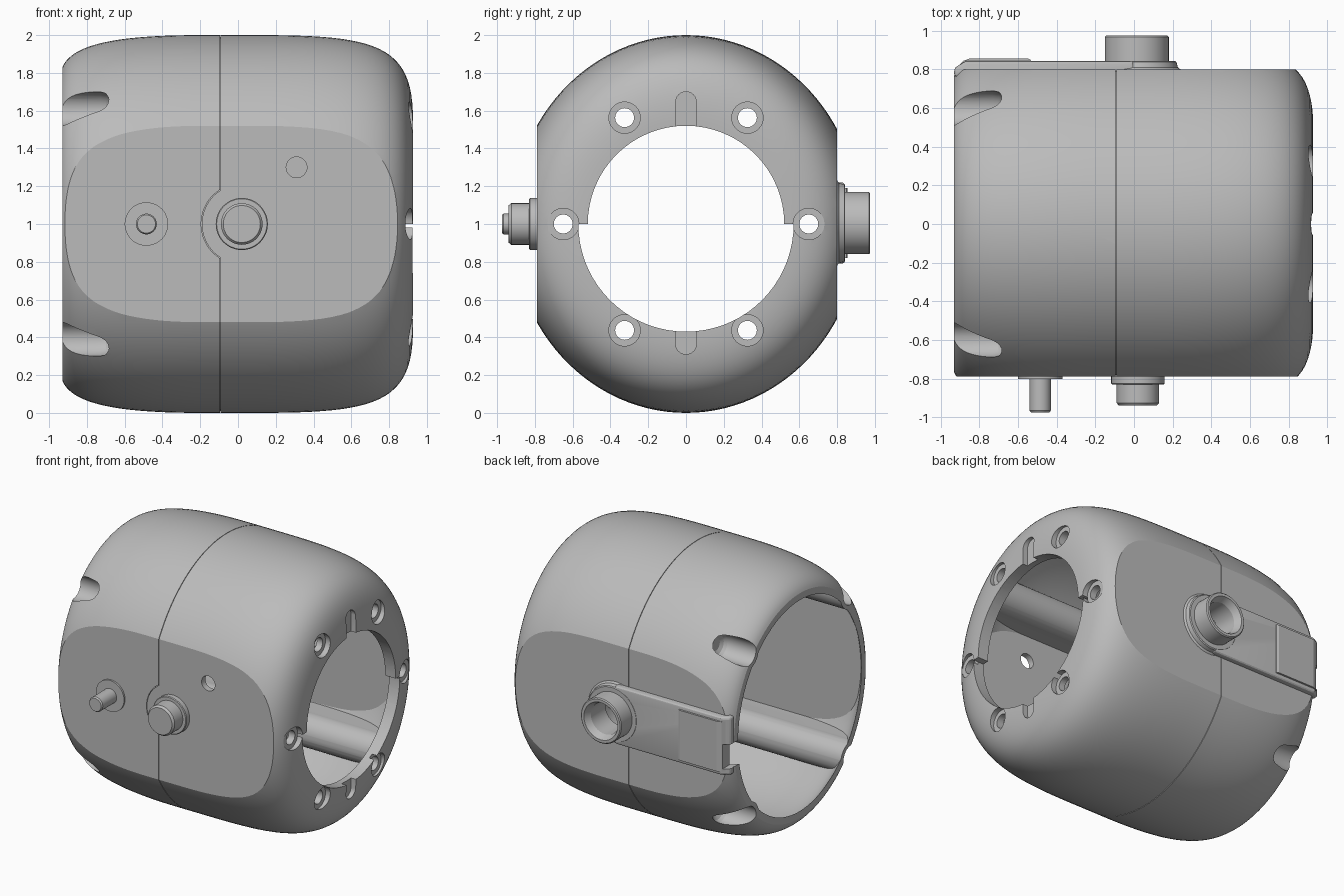
import bpy, bmesh, math
from mathutils import Vector
from mathutils.geometry import interpolate_bezier

if "Cube" in bpy.data.objects:
    bpy.data.objects.remove(bpy.data.objects["Cube"])

grey = bpy.data.materials.new("light grey plastic")
grey.diffuse_color = (0.5, 0.5, 0.5, 1)
grey.use_nodes = True
grey.node_tree.nodes["Principled BSDF"].inputs["Base Color"].default_value = grey.diffuse_color


def finish(bm, name):
    bmesh.ops.recalc_face_normals(bm, faces=bm.faces)
    me = bpy.data.meshes.new(name)
    bm.to_mesh(me)
    bm.free()
    ob = bpy.data.objects.new(name, me)
    bpy.context.collection.objects.link(ob)
    me.materials.append(grey)
    return ob


def lathe(name, prof, axis='x', c=(0, 1), n=48, sq=1.0):
    """Capped solid turned about the x or y axis; prof = (position, radius)."""
    bm = bmesh.new()
    rings = []
    for a, r in prof:
        ring = []
        for i in range(n):
            t = 2 * math.pi * i / n
            u, v = c[0] + r * sq * math.cos(t), c[1] + r * math.sin(t)
            ring.append(bm.verts.new((a, u, v) if axis == 'x' else (u, a, v)))
        rings.append(ring)
    for p, q in zip(rings, rings[1:]):
        for i in range(n):
            bm.faces.new((p[i], p[(i + 1) % n], q[(i + 1) % n], q[i]))
    bm.faces.new(rings[0])
    bm.faces.new(rings[-1])
    return finish(bm, name)


def prism(name, pts, axis, a, b):
    """Extrude a 2D outline along an axis."""
    put = {'x': lambda u, v, d: (d, u, v), 'y': lambda u, v, d: (u, d, v),
           'z': lambda u, v, d: (u, v, d)}[axis]
    bm = bmesh.new()
    lo = [bm.verts.new(put(u, v, a)) for u, v in pts]
    hi = [bm.verts.new(put(u, v, b)) for u, v in pts]
    bm.faces.new(lo)
    bm.faces.new(hi)
    for i in range(len(pts)):
        j = (i + 1) % len(pts)
        bm.faces.new((lo[i], lo[j], hi[j], hi[i]))
    return finish(bm, name)


def box(x0, x1, y0, y1, z0, z1):
    return prism("cutter", [(x0, y0), (x1, y0), (x1, y1), (x0, y1)], 'z', z0, z1)


def rod(x0, x1, y, z, r, n=32):
    return lathe("cutter", [(x0, r), (x1, r)], 'x', (y, z), n)


def combine(a, b, op='DIFFERENCE', keep=False):
    m = a.modifiers.new("cut", 'BOOLEAN')
    m.operation, m.object, m.solver = op, b, 'EXACT'
    bpy.context.view_layer.objects.active = a
    bpy.ops.object.modifier_apply(modifier=m.name)
    if not keep:
        bpy.data.objects.remove(b)


def bez(*p, n=22):
    v = [Vector((x, r, 0)) for x, r in p]
    return [(q.x, q.y) for q in interpolate_bezier(v[0], v[1], v[2], v[3], n)]


def arc(cx, cy, r, a0, a1, n):
    return [(cx + r * math.cos(math.radians(a0 + (a1 - a0) * i / n)),
             cy + r * math.sin(math.radians(a0 + (a1 - a0) * i / n))) for i in range(n + 1)]


SQ = 0.925   # oval cross-section
# --- barrel shell: oval turned form with flat front and back ---
outer = bez((-.93, .83), (-.88, .95), (-.65, 1), (-.2, 1)) \
    + bez((.1, 1), (.75, 1), (.945, .95), (.925, .5), n=26)
shell = lathe("barrel_shell", outer, n=112, sq=SQ)
combine(shell, box(-2, 2, -.79, .80, -1, 3), 'INTERSECT')

# hollow inside, leaving four full-length rails
inner = [(-1, .78), (-.93, .78)] + bez((-.88, .84), (-.8, .92), (-.6, .95), (-.2, .95), n=12) \
    + bez((.1, .95), (.68, .95), (.86, .88), (.84, .5), n=16)
cavity = lathe("cutter", inner, n=96, sq=SQ)
combine(cavity, box(-2, 2, -.745, .755, -1, 3), 'INTERSECT')
for s in (-1, 1):
    for t in (-1, 1):
        z = 1 + t * .61
        combine(cavity, rod(-1.1, 1, s * .6, z, .122))
        combine(cavity, box(-1.1, 1, min(s * .6, s * .95), max(s * .6, s * .95), z - .121, z + .121))
combine(shell, cavity)

# stepped opening in the right end
combine(shell, rod(.6, 1.2, 0, 1, .52, 64))
combine(shell, prism("cutter", arc(0, 1, .57, 180, 360, 36), 'x', .6, 1.2))

# six countersunk screw holes
for k in range(6):
    a = math.radians(60 * k)
    y, z = .65 * math.cos(a), 1 + .65 * math.sin(a)
    combine(shell, rod(.6, 1.2, y, z, .05))
    combine(shell, rod(.885, 1.2, y, z, .083))

# shallow round-ended key slots above and below the opening
combine(shell, prism("cutter", [(.055, 1.4)] + arc(0, 1.645, .055, 0, 180, 12) + [(-.055, 1.4)], 'x', .885, 1.2))
combine(shell, prism("cutter", [(-.055, .6)] + arc(0, .365, .055, 180, 360, 12) + [(.055, .6)], 'x', .885, 1.2))

# four scooped pockets at the left end
for s in (-1, 1):
    for t in (-1, 1):
        combine(shell, lathe("cutter", [(-1.1, .09), (-.73, .09), (-.7, .083), (-.68, .07), (-.665, .045)],
                             'x', (s * .6, 1 + t * .61), 32))

# seam between the halves, stepping round the button
seam = lathe("cutter", [(-.0955, 1.1), (-.0915, 1.1)], n=64)
core = lathe("cutter", [(-.2, .99), (0, .99)], n=112, sq=SQ)
combine(core, box(-2, 2, -.78, .79, -1, 3), 'INTERSECT')
combine(seam, core)
combine(seam, box(-.3, .2, -2, 0, .82, 1.18))
combine(shell, seam)
a = 122.3
ring = arc(.02, 1, .215, a, 360 - a, 32) + arc(.02, 1, .211, 360 - a, a, 32)
combine(shell, prism("cutter", ring, 'y', -.9, -.78))

# small hole in the front face
combine(shell, lathe("cutter", [(-1, .055), (-.6, .055)], 'y', (.31, 1.3), 32))

# --- front button and knob ---
lathe("button_collar", [(-.77, .138), (-.825, .138), (-.83, .133)], 'y', (.02, 1))
lathe("button", [(-.8, .11), (-.925, .11), (-.94, .098)], 'y', (.02, 1))
lathe("knob_collar", [(-.77, .115), (-.803, .115)], 'y', (-.485, 1))
lathe("knob", [(-.79, .055), (-.965, .055), (-.975, .048)], 'y', (-.485, 1), 32)

# --- back cable port ---
port = lathe("cable_port", [(.77, .225), (.8, .225), (.81, .212), (.838, .205), (.843, .198), (.843, .165),
                            (.968, .165), (.975, .158)], 'y', (.015, 1.005), 56)
bore = lathe("cutter", [(.735, .115), (.925, .115), (.985, .142)], 'y', (.015, 1.005))
bore.hide_render = True
# --- raised cable cover running to the left rim ---
cover = prism("cable_cover", [(-.93, .76), (.0, .76), (.0, .842), (-.87, .842), (-.93, .808)], 'z', .79, 1.22)
bev = cover.modifiers.new("bevel", 'BEVEL')
bev.width, bev.segments = .018, 3
bpy.context.view_layer.objects.active = cover
bpy.ops.object.modifier_apply(modifier="bevel")
for ob in (shell, port):
    combine(ob, bore, keep=True)
combine(cover, bore)
pad = prism("cover_pad", [(-.9, .825), (-.53, .825), (-.535, .85), (-.55, .856), (-.85, .856), (-.88, .845)],
            'z', .82, 1.19)
# cable exit notch in the rim
for ob in (shell, cover, pad):
    combine(ob, box(-1, -.885, .6, .95, .84, 1.02))

for ob in bpy.context.scene.objects:
    bpy.ops.object.select_all(action='DESELECT')
    ob.select_set(True)
    bpy.context.view_layer.objects.active = ob
    bpy.ops.object.shade_smooth_by_angle(angle=math.radians(16))
